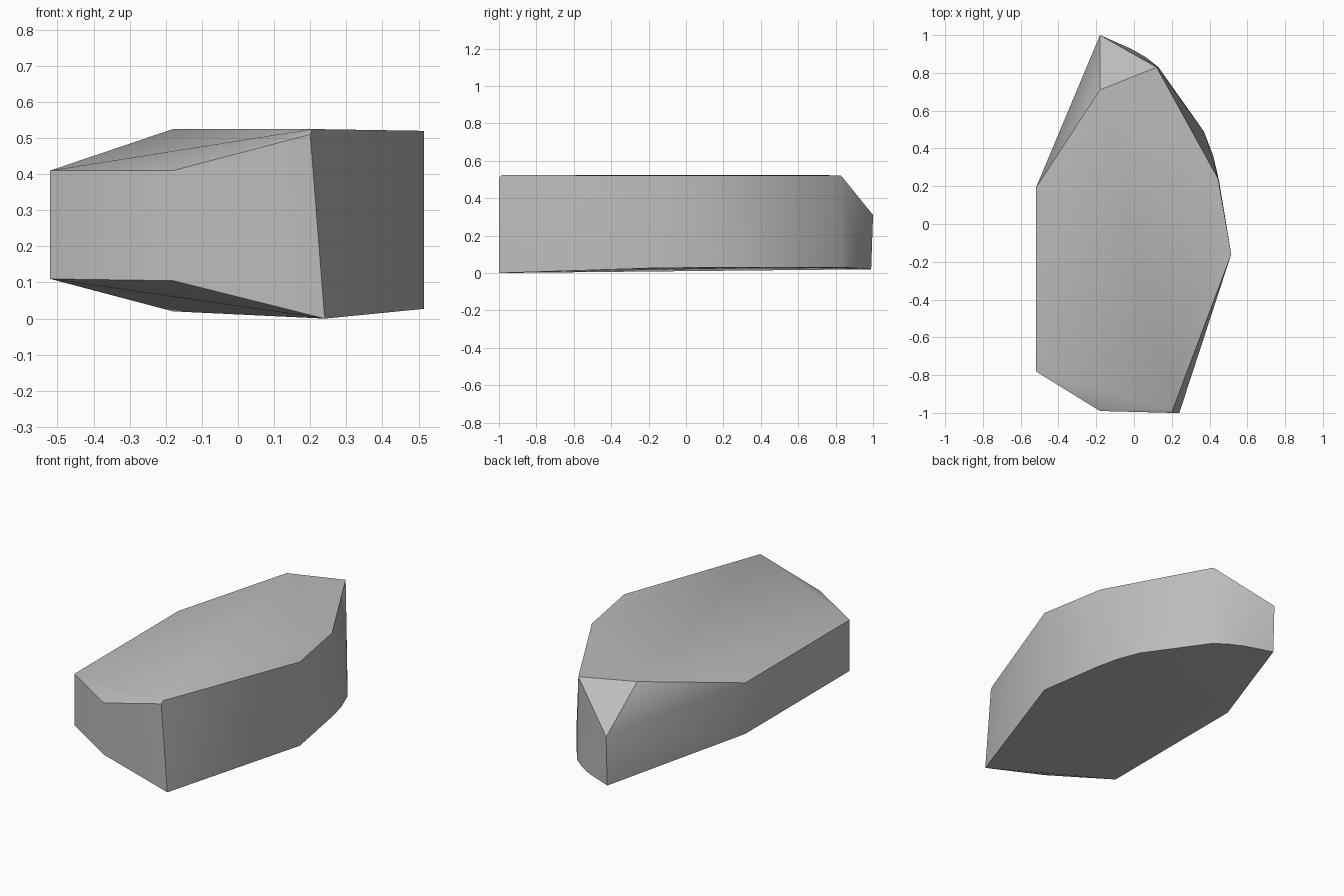
import bpy
import bmesh
from math import radians

cube = bpy.data.objects.get("Cube")
if cube:
    bpy.data.objects.remove(cube, do_unlink=True)

# Stone colour
stone = bpy.data.materials.new("grey stone")
stone.use_nodes = True
colour = (0.5, 0.5, 0.5, 1)
stone.diffuse_color = colour
stone.node_tree.nodes["Principled BSDF"].inputs["Base Color"].default_value = colour

# Flat upper face of the slab, with one broken corner at the back
upper = [
    (0.20, -1.00, 0.51), (0.205, -0.985, 0.525), (0.515, -0.16, 0.52),
    (0.445, 0.24, 0.52), (0.12, 0.83, 0.52), (-0.18, 0.71, 0.525),
    (-0.18, 1.00, 0.31), (-0.52, 0.19, 0.41), (-0.52, -0.78, 0.41),
    (-0.18, -0.99, 0.41),
]
# Lower rim, rounded along the left and back
lower = [
    (0.24, -1.00, 0.0), (0.515, -0.16, 0.027), (0.45, 0.23, 0.03),
    (0.42, 0.36, 0.03), (0.37, 0.49, 0.03), (0.13, 0.83, 0.03),
    (0.06, 0.885, 0.028), (-0.02, 0.93, 0.025), (-0.18, 0.99, 0.02),
    (-0.52, 0.19, 0.11), (-0.52, -0.78, 0.11), (-0.18, -0.99, 0.105),
]

# The chipped block is the hull around both rims
bm = bmesh.new()
for point in upper + lower:
    bm.verts.new(point)
hull = bmesh.ops.convex_hull(bm, input=bm.verts)
loose = [v for v in bm.verts if not v.link_faces]
bmesh.ops.delete(bm, geom=loose, context="VERTS")
bmesh.ops.recalc_face_normals(bm, faces=bm.faces)
mesh = bpy.data.meshes.new("rock_slab")
bm.to_mesh(mesh)
bm.free()

rock = bpy.data.objects.new("rock_slab", mesh)
bpy.context.collection.objects.link(rock)
mesh.materials.append(stone)

# Smooth the gentle bends and keep the broken edges crisp
bpy.ops.object.select_all(action="DESELECT")
rock.select_set(True)
bpy.context.view_layer.objects.active = rock
bpy.ops.object.shade_smooth_by_angle(angle=radians(34))
